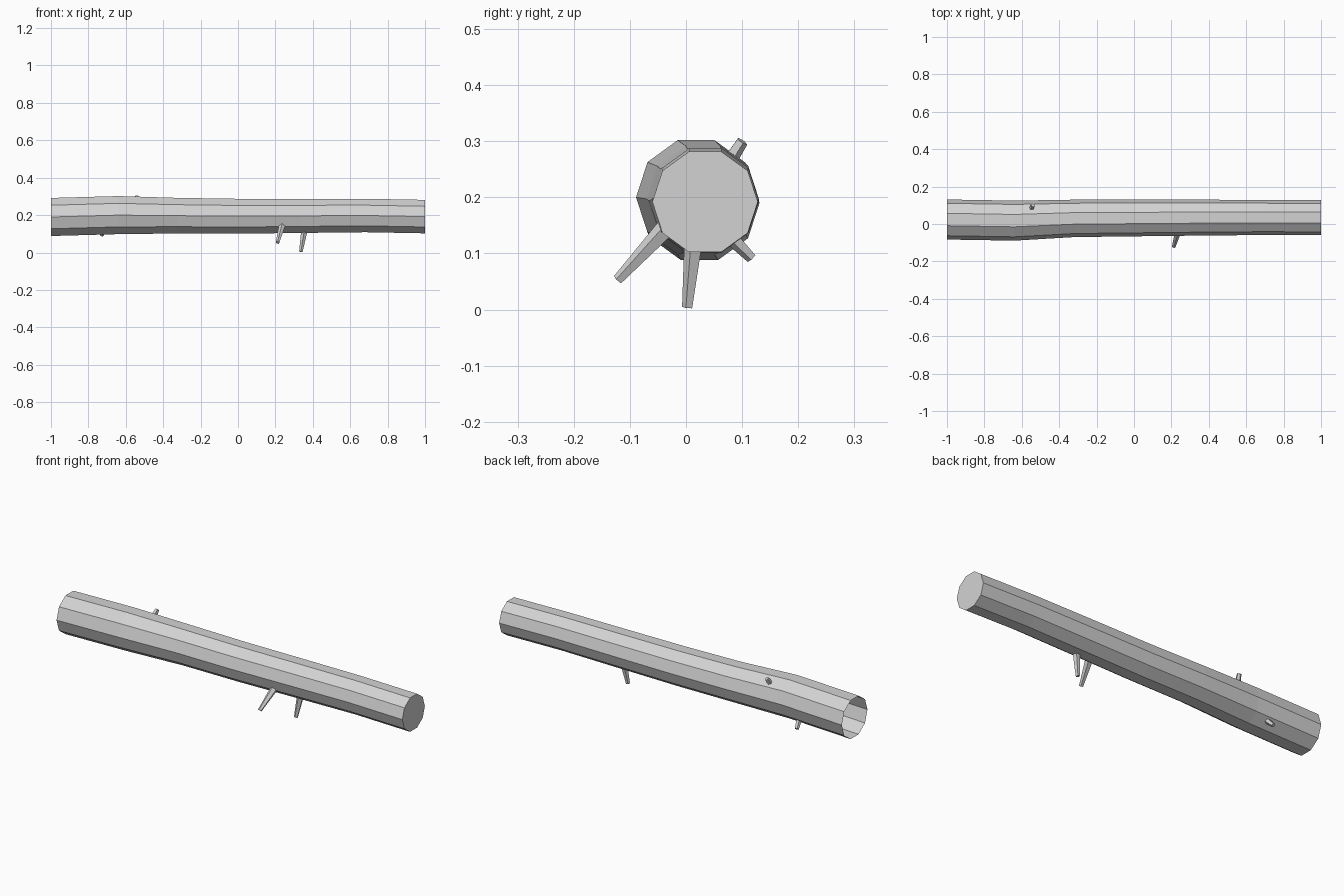
import bpy, bmesh, math
from mathutils import Vector

if "Cube" in bpy.data.objects:
    bpy.data.objects.remove(bpy.data.objects["Cube"])

grey = bpy.data.materials.new("plain grey")
grey.diffuse_color = (0.65, 0.65, 0.65, 1)
grey.use_nodes = True
grey.node_tree.nodes["Principled BSDF"].inputs["Base Color"].default_value = grey.diffuse_color


def tube(name, rings, sides, axis, start_cap, end_cap):
    """Flat-sided tube through (centre, radius) rings set square to the axis."""
    axis = Vector(axis).normalized()
    ref = Vector((0, 0, 1)) if abs(axis.x) > 0.9 else Vector((1, 0, 0))
    u = axis.cross(ref).normalized()
    v = axis.cross(u)
    bm = bmesh.new()
    loops = []
    for centre, r in rings:
        loop = []
        for i in range(sides):
            a = math.tau * i / sides
            loop.append(bm.verts.new(Vector(centre) + r * (math.cos(a) * u + math.sin(a) * v)))
        loops.append(loop)
    for a, b in zip(loops, loops[1:]):
        for i in range(sides):
            j = (i + 1) % sides
            bm.faces.new((a[i], a[j], b[j], b[i]))
    if start_cap:
        bm.faces.new(loops[0][::-1])
    if end_cap:
        bm.faces.new(loops[-1])
    mesh = bpy.data.meshes.new(name)
    bm.to_mesh(mesh)
    bm.free()
    mesh.materials.append(grey)
    obj = bpy.data.objects.new(name, mesh)
    bpy.context.collection.objects.link(obj)
    return obj


# Trunk: ten-sided, slightly bent, open at the thick left end
trunk = [((-1.0, 0.024, 0.190), 0.107),
         ((-0.64, 0.018, 0.200), 0.107),
         ((-0.32, 0.030, 0.197), 0.100),
         ((0.0, 0.032, 0.194), 0.098),
         ((0.34, 0.034, 0.196), 0.096),
         ((0.68, 0.035, 0.198), 0.094),
         ((1.0, 0.034, 0.192), 0.094)]
tube("log_trunk", trunk, 10, (1, 0, 0), False, True)

# Twig stubs: base inside the trunk, tip, base radius, tip radius
twigs = {
    "front_twig": ((0.238, -0.030, 0.150), (0.212, -0.121, 0.053), 0.019, 0.010),
    "bottom_twig": ((0.356, 0.015, 0.125), (0.336, 0.003, 0.004), 0.018, 0.010),
    "upper_back_twig": ((-0.555, 0.064, 0.245), (-0.540, 0.100, 0.300), 0.015, 0.011),
    "lower_back_twig": ((-0.715, 0.075, 0.135), (-0.728, 0.117, 0.092), 0.015, 0.010),
}
for name, (base, tip, r0, r1) in twigs.items():
    tube(name, [(base, r0), (tip, r1)], 5, Vector(tip) - Vector(base), False, True)
